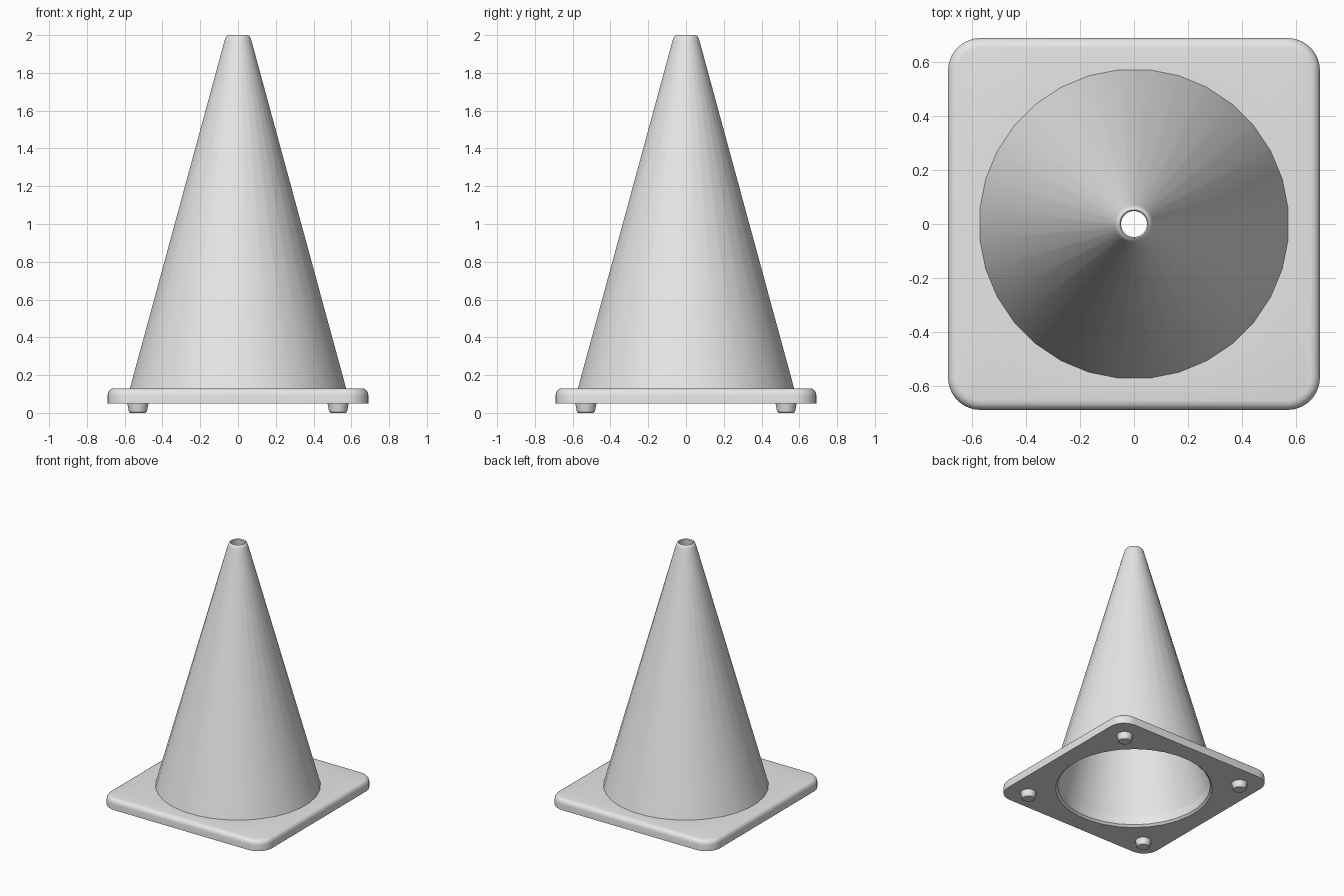
import bpy, bmesh
from math import cos, sin, pi, radians

if "Cube" in bpy.data.objects:
    bpy.data.objects.remove(bpy.data.objects["Cube"])

SIDES = 32
QUARTER = SIDES // 4

grey = bpy.data.materials.new("plain grey")
grey.use_nodes = True
grey.diffuse_color = (0.8, 0.8, 0.8, 1)
grey.node_tree.nodes["Principled BSDF"].inputs["Base Color"].default_value = (0.8, 0.8, 0.8, 1)


def circle(r, z, cx=0, cy=0, n=SIDES):
    """Ring with a flat side facing each axis."""
    return [(cx + r * cos(2 * pi * (i + 0.5) / n),
             cy + r * sin(2 * pi * (i + 0.5) / n), z) for i in range(n)]


def rounded_square(half, radius, z):
    """Ring with as many points as a circle, so the two can be bridged."""
    ring = []
    for sx, sy, start in ((1, 1, 0), (-1, 1, 90), (-1, -1, 180), (1, -1, 270)):
        for j in range(QUARTER):
            a = radians(start + 90 * j / (QUARTER - 1))
            ring.append((sx * (half - radius) + radius * cos(a),
                         sy * (half - radius) + radius * sin(a), z))
    return ring


def loft(name, rings, cap_start=False, cap_end=False):
    """Skin a list of rings with quads, in order."""
    bm = bmesh.new()
    loops = [[bm.verts.new(p) for p in ring] for ring in rings]
    n = len(loops[0])
    for low, high in zip(loops, loops[1:]):
        for i in range(n):
            k = (i + 1) % n
            bm.faces.new((low[i], low[k], high[k], high[i]))
    if cap_start:
        bm.faces.new(loops[0][::-1])
    if cap_end:
        bm.faces.new(loops[-1])
    mesh = bpy.data.meshes.new(name)
    bm.to_mesh(mesh)
    bm.free()
    mesh.materials.append(grey)
    obj = bpy.data.objects.new(name, mesh)
    bpy.context.collection.objects.link(obj)
    bpy.ops.object.select_all(action="DESELECT")
    obj.select_set(True)
    bpy.context.view_layer.objects.active = obj
    bpy.ops.object.shade_smooth_by_angle(angle=radians(30))
    return obj


# Base plate: liner of the hole, underside, side wall, rounded rim, top
HALF, CORNER, RIM = 0.69, 0.12, 0.035
BOTTOM, TOP = 0.05, 0.13
plate = [circle(0.54, TOP), circle(0.54, BOTTOM + 0.015), circle(0.555, BOTTOM),
         rounded_square(HALF, CORNER, BOTTOM)]
for step in range(5):
    a = pi / 2 * step / 4
    inset = RIM * (1 - cos(a))
    plate.append(rounded_square(HALF - inset, CORNER - inset, TOP - RIM * (1 - sin(a))))
plate.append(circle(0.575, TOP))
loft("base_plate", plate)

# Hollow cone: outer wall, rounded lip, inner wall
cone = [(0.575, TOP), (0.073, 1.965), (0.068, 1.982), (0.061, 1.995), (0.053, 2.0),
        (0.048, 1.994), (0.048, 1.965), (0.54, TOP)]
loft("cone_shell", [circle(r, z) for r, z in cone])

# Four tapered feet under the corners
FOOT = 0.53
for side, sx in (("left", 1), ("right", -1)):
    for end, sy in (("front", -1), ("back", 1)):
        profile = [(0.041, 0), (0.049, 0.008), (0.057, BOTTOM)]
        loft(f"{end}_{side}_foot",
             [circle(r, z, sx * FOOT, sy * FOOT, 16) for r, z in profile],
             cap_start=True)
